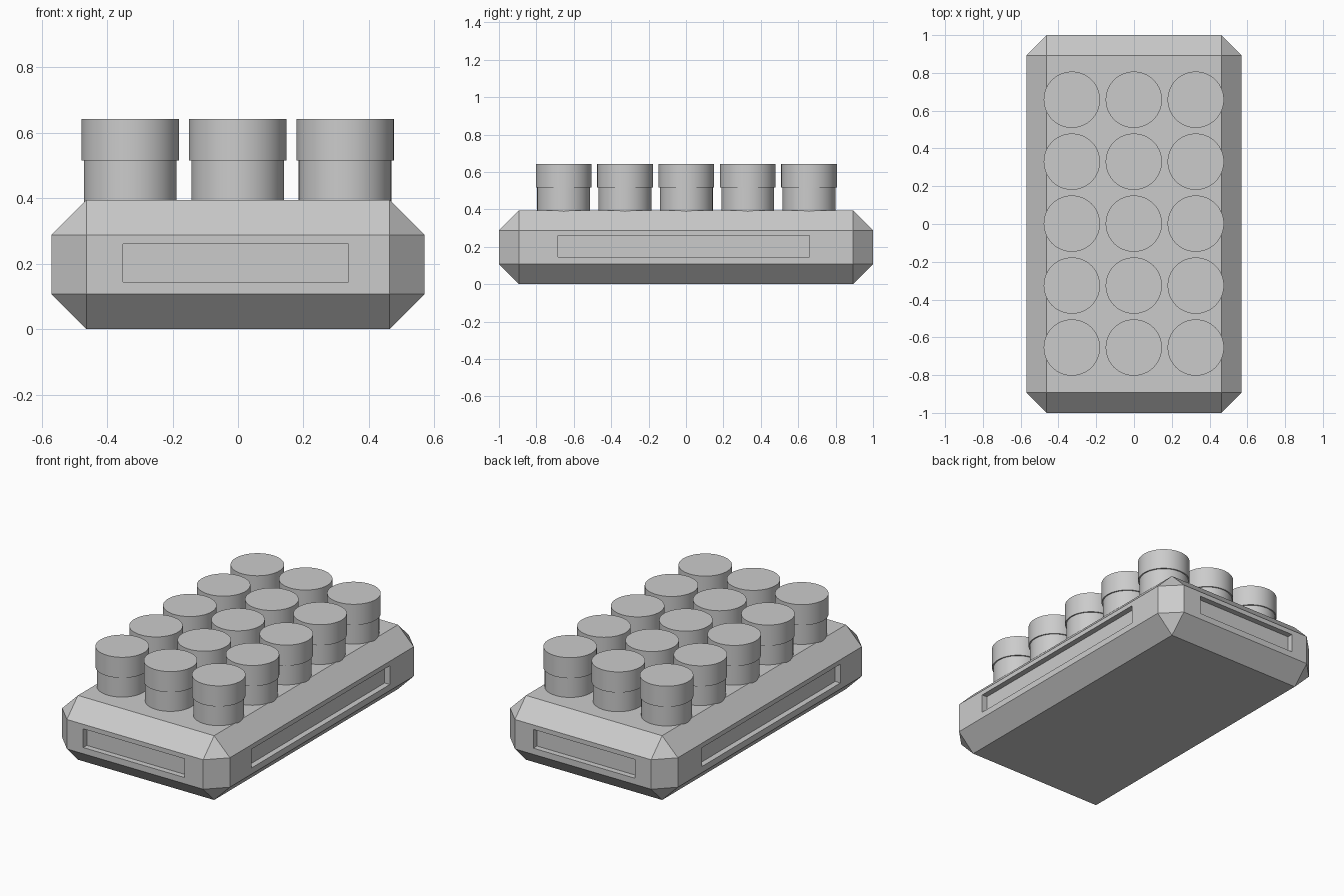
import bpy, bmesh, math
from mathutils import Matrix, Vector

if "Cube" in bpy.data.objects:
    bpy.data.objects.remove(bpy.data.objects["Cube"])

HALF_X, HALF_Y, HEIGHT, CHAMFER = 0.57, 1.0, 0.395, 0.107
RECESS_DEPTH = 0.035


def add_object(name, bm, location=(0, 0, 0)):
    mesh = bpy.data.meshes.new(name)
    bm.to_mesh(mesh)
    bm.free()
    obj = bpy.data.objects.new(name, mesh)
    obj.location = location
    bpy.context.collection.objects.link(obj)
    return obj


# Chamfered base box
bm = bmesh.new()
bmesh.ops.create_cube(bm, size=1, matrix=Matrix.Translation((0, 0, HEIGHT / 2))
                      @ Matrix.Diagonal((2 * HALF_X, 2 * HALF_Y, HEIGHT, 1)))
bmesh.ops.bevel(bm, geom=bm.edges[:], offset=CHAMFER, offset_type='OFFSET',
                segments=1, profile=0.5, affect='EDGES', clamp_overlap=False)
bm.normal_update()

# Shallow slot recess in each of the four upright sides
sides = [f for f in bm.faces if max(abs(f.normal.x), abs(f.normal.y)) > 0.99]
for face in sides:
    bmesh.ops.inset_individual(bm, faces=[face], thickness=0.03, depth=0)
    along = 1 if abs(face.normal.x) > 0.9 else 0
    low, high = ((-0.352, 0.338), (-0.685, 0.66))[along]
    middle = face.calc_center_median()
    for v in face.verts:
        v.co.z = 0.26 if v.co.z > middle.z else 0.145
        v.co[along] = high if v.co[along] > middle[along] else low
    bmesh.ops.inset_individual(bm, faces=[face], thickness=0,
                               depth=-RECESS_DEPTH)
add_object("base", bm)

# Stepped round button: narrow stem under a wider cap, spun from a profile
profile = [(0, 0.30), (0.1415, 0.30), (0.1415, 0.516),
           (0.149, 0.516), (0.149, 0.643), (0, 0.643)]
bm = bmesh.new()
points = [bm.verts.new((r, 0, z)) for r, z in profile]
edges = [bm.edges.new(pair) for pair in zip(points, points[1:])]
bmesh.ops.spin(bm, geom=points + edges, axis=(0, 0, 1), cent=(0, 0, 0),
               angle=math.tau, steps=64, use_duplicate=False)
bmesh.ops.remove_doubles(bm, verts=bm.verts[:], dist=1e-4)
bmesh.ops.recalc_face_normals(bm, faces=bm.faces[:])
for face in bm.faces:
    face.smooth = abs(face.normal.z) < 0.5
button = add_object("button_1_1", bm)

# Grid of three columns by five rows sharing the same button mesh
PITCH = 0.328
for row in range(5):
    for col in range(3):
        if row == col == 0:
            obj = button
        else:
            obj = bpy.data.objects.new(f"button_{row + 1}_{col + 1}", button.data)
            bpy.context.collection.objects.link(obj)
        obj.location = Vector(((col - 1) * PITCH - 0.001, (row - 2) * PITCH + 0.002, 0))
